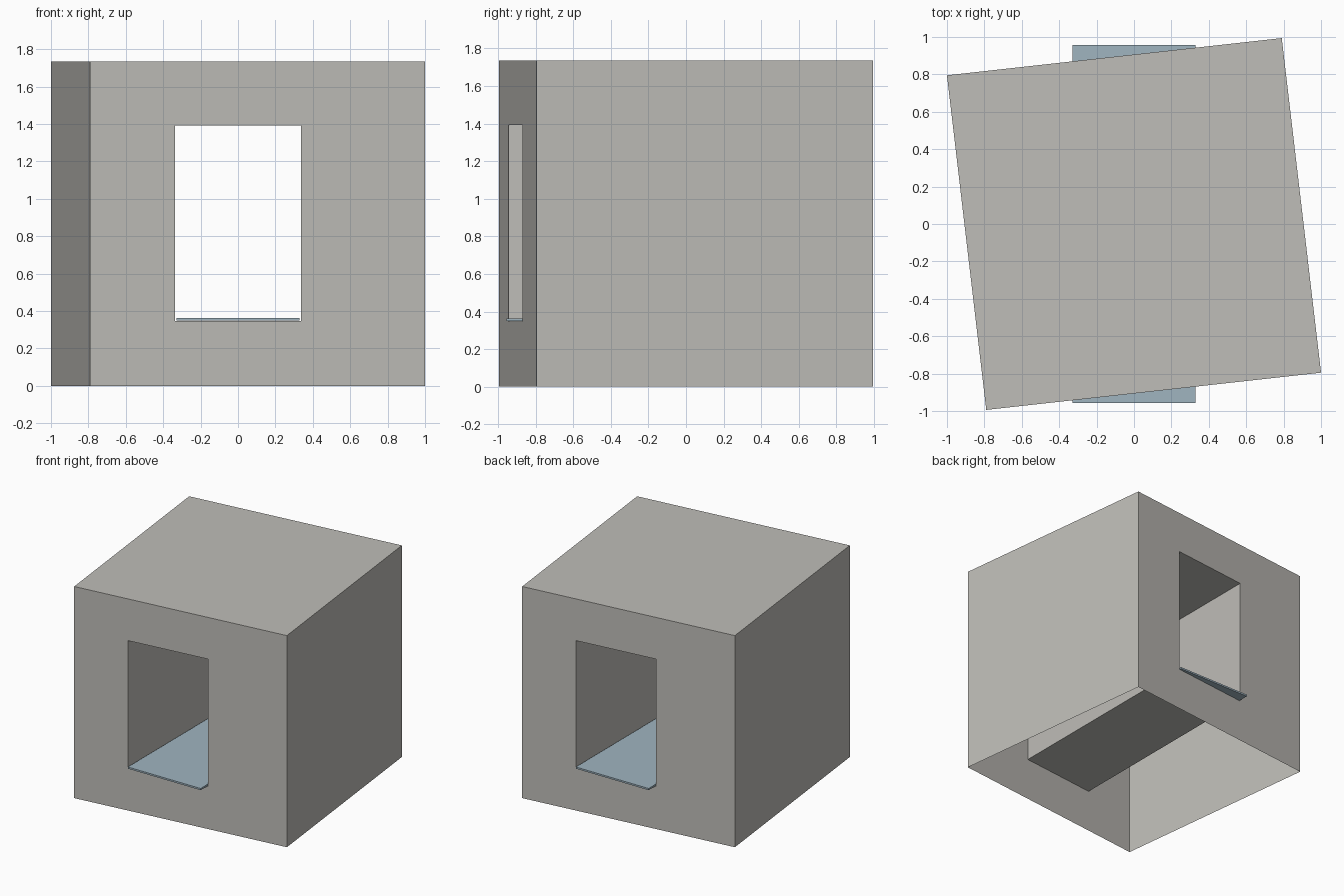
import bpy, bmesh
from mathutils import Vector

old = bpy.data.objects.get("Cube")
if old:
    bpy.data.objects.remove(old, do_unlink=True)


def material(name, rgb):
    m = bpy.data.materials.new(name)
    m.use_nodes = True
    m.diffuse_color = (*rgb, 1)
    m.node_tree.nodes["Principled BSDF"].inputs["Base Color"].default_value = (*rgb, 1)
    return m


def add_object(name, bm, mat):
    bmesh.ops.remove_doubles(bm, verts=bm.verts, dist=0.0005)
    bmesh.ops.recalc_face_normals(bm, faces=bm.faces)
    mesh = bpy.data.meshes.new(name)
    bm.to_mesh(mesh)
    bm.free()
    mesh.materials.append(mat)
    obj = bpy.data.objects.new(name, mesh)
    bpy.context.collection.objects.link(obj)
    return obj


def face(bm, points):
    return bm.faces.new([bm.verts.new(p) for p in points])


concrete = material("warm grey concrete", (0.52, 0.51, 0.48))
slate = material("pale blue slab", (0.35, 0.46, 0.53))

HEIGHT = 1.735
HALF_W, SILL, LINTEL = 0.337, 0.348, 1.393
front_left, front_right = Vector((1.0, -0.795)), Vector((-0.79, -0.994))
back_left, back_right = -front_right, -front_left
levels = [0, SILL, LINTEL, HEIGHT]

# Thin walled block, turned slightly and open underneath
bm = bmesh.new()


def at_x(a, b, x):
    return a.lerp(b, (x - a.x) / (b.x - a.x))


def pierced_wall(a, b):
    """Wall panel from a to b with a rectangular opening in the middle."""
    stops = [a, at_x(a, b, -HALF_W), at_x(a, b, HALF_W), b]
    for i in range(3):
        for j in range(3):
            if i == 1 and j == 1:
                continue
            p, q, lo, hi = stops[i], stops[i + 1], levels[j], levels[j + 1]
            face(bm, [(*p, lo), (*q, lo), (*q, hi), (*p, hi)])
    return stops


front = pierced_wall(front_right, front_left)
back = pierced_wall(back_right, back_left)

# Solid side walls and roof, split to match the pierced walls
for i in (0, 3):
    for lo, hi in zip(levels, levels[1:]):
        p, q = front[i], back[i]
        face(bm, [(*p, lo), (*q, lo), (*q, hi), (*p, hi)])
for i in range(3):
    ring = [front[i], front[i + 1], back[i + 1], back[i]]
    face(bm, [(*p, HEIGHT) for p in ring])

# Passage lining running straight from front to back
for z in (SILL, LINTEL):
    face(bm, [(*p, z) for p in (front[1], front[2], back[2], back[1])])
for i in (1, 2):
    p, q = front[i], back[i]
    face(bm, [(*p, SILL), (*q, SILL), (*q, LINTEL), (*p, LINTEL)])
add_object("block_shell", bm, concrete)

# Floor slab projecting past both openings
bm = bmesh.new()
bmesh.ops.create_cube(bm, size=1)
bmesh.ops.scale(bm, verts=bm.verts, vec=(0.66, 1.912, 0.014))
bmesh.ops.translate(bm, verts=bm.verts, vec=(0, 0, SILL + 0.009))
add_object("floor_slab", bm, slate)
